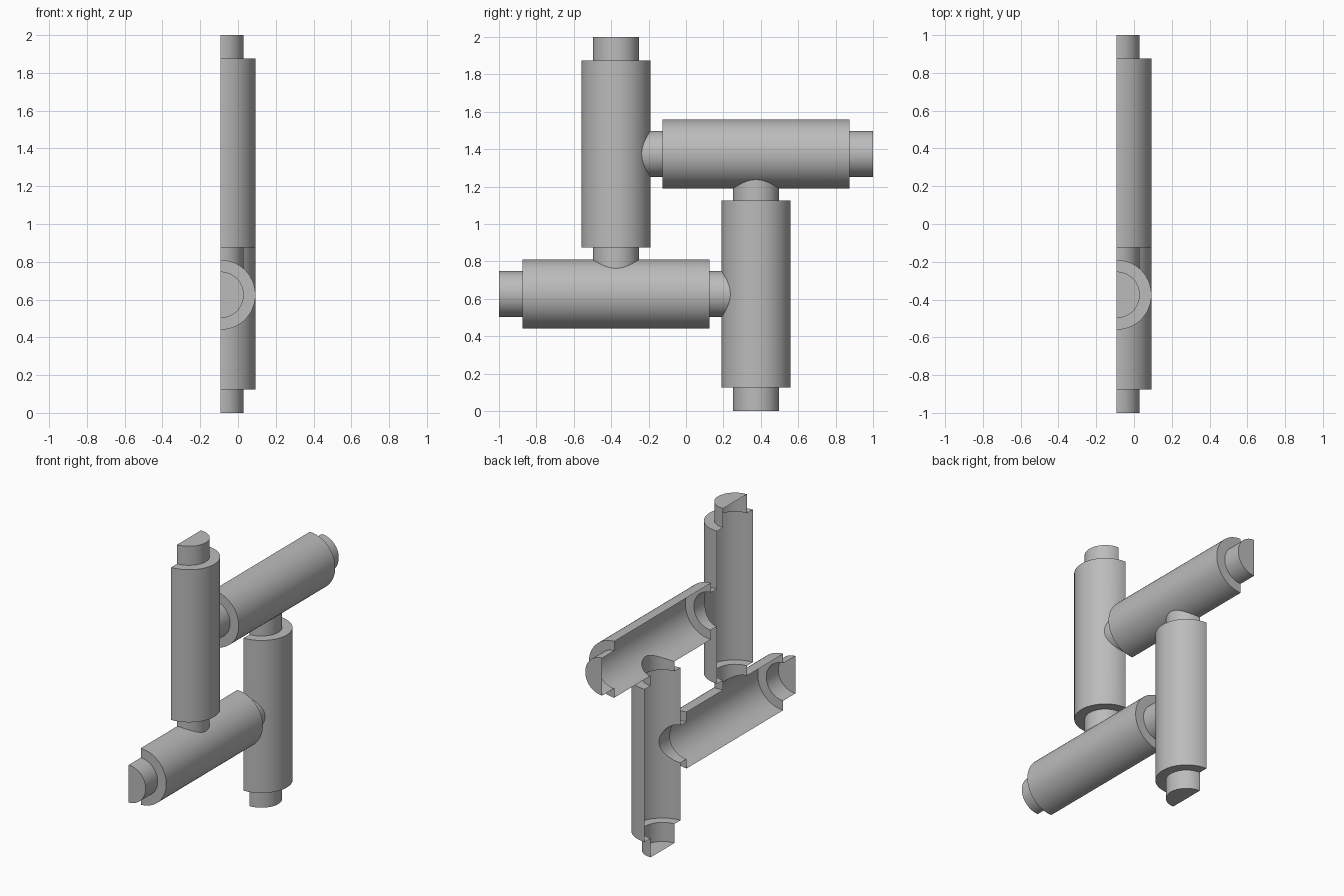
import bpy, bmesh, math
from mathutils import Vector

if "Cube" in bpy.data.objects:
    bpy.data.objects.remove(bpy.data.objects["Cube"])

BODY_R, NECK_R = 0.185, 0.123
CUT_X = -BODY_R / 2          # bar axes lie in this plane
SIDES = 64

grey = bpy.data.materials.new("mid_grey")
grey.diffuse_color = (0.5, 0.5, 0.5, 1)
grey.use_nodes = True
grey.node_tree.nodes["Principled BSDF"].inputs["Base Color"].default_value = grey.diffuse_color


def stepped_bar(name, free_end, direction):
    """Round bar with a narrow neck at each end; the far neck plugs into the next bar."""
    axis = Vector(direction)
    u = Vector((1, 0, 0))
    v = axis.cross(u)
    start = Vector(free_end)
    profile = [(0, NECK_R), (0.125, NECK_R), (0.125, BODY_R),
               (1.125, BODY_R), (1.125, NECK_R), (1.29, NECK_R)]
    bm = bmesh.new()
    rings = []
    for t, r in profile:
        rings.append([bm.verts.new(start + axis * t
                                   + u * r * math.cos(a) + v * r * math.sin(a))
                      for a in (2 * math.pi * (i + 0.5) / SIDES for i in range(SIDES))])
    for a, b in zip(rings, rings[1:]):
        for i in range(SIDES):
            j = (i + 1) % SIDES
            bm.faces.new((a[i], a[j], b[j], b[i]))
    bm.faces.new(rings[0])
    bm.faces.new(rings[-1])
    bmesh.ops.recalc_face_normals(bm, faces=bm.faces)
    mesh = bpy.data.meshes.new(name)
    bm.to_mesh(mesh)
    bm.free()
    mesh.materials.append(grey)
    ob = bpy.data.objects.new(name, mesh)
    bpy.context.collection.objects.link(ob)
    return ob


# Four bars in a pinwheel, each plugged into the side of the next
bars = [
    stepped_bar("upper_upright_bar", (CUT_X, -0.375, 2.0), (0, 0, -1)),
    stepped_bar("lower_cross_bar", (CUT_X, -1.0, 0.625), (0, 1, 0)),
    stepped_bar("lower_upright_bar", (CUT_X, 0.375, 0.0), (0, 0, 1)),
    stepped_bar("upper_cross_bar", (CUT_X, 1.0, 1.375), (0, -1, 0)),
]

# Join the bars into one skin so the necks open into the bodies
frame = bars[0]
for other in bars[1:]:
    mod = frame.modifiers.new("join", 'BOOLEAN')
    mod.operation = 'UNION'
    mod.solver = 'EXACT'
    mod.object = other

# Keep only the front half as an open shell
bm = bmesh.new()
bm.from_object(frame, bpy.context.evaluated_depsgraph_get())
bmesh.ops.bisect_plane(bm, geom=bm.verts[:] + bm.edges[:] + bm.faces[:], dist=1e-5,
                       plane_co=(CUT_X, 0, 0), plane_no=(1, 0, 0), clear_inner=True)
frame.modifiers.clear()
bm.to_mesh(frame.data)
bm.free()
for other in bars[1:]:
    bpy.data.objects.remove(other)
frame.name = "pinwheel_half_shell"

bpy.ops.object.select_all(action='DESELECT')
frame.select_set(True)
bpy.context.view_layer.objects.active = frame
bpy.ops.object.shade_smooth_by_angle(angle=math.radians(30))
